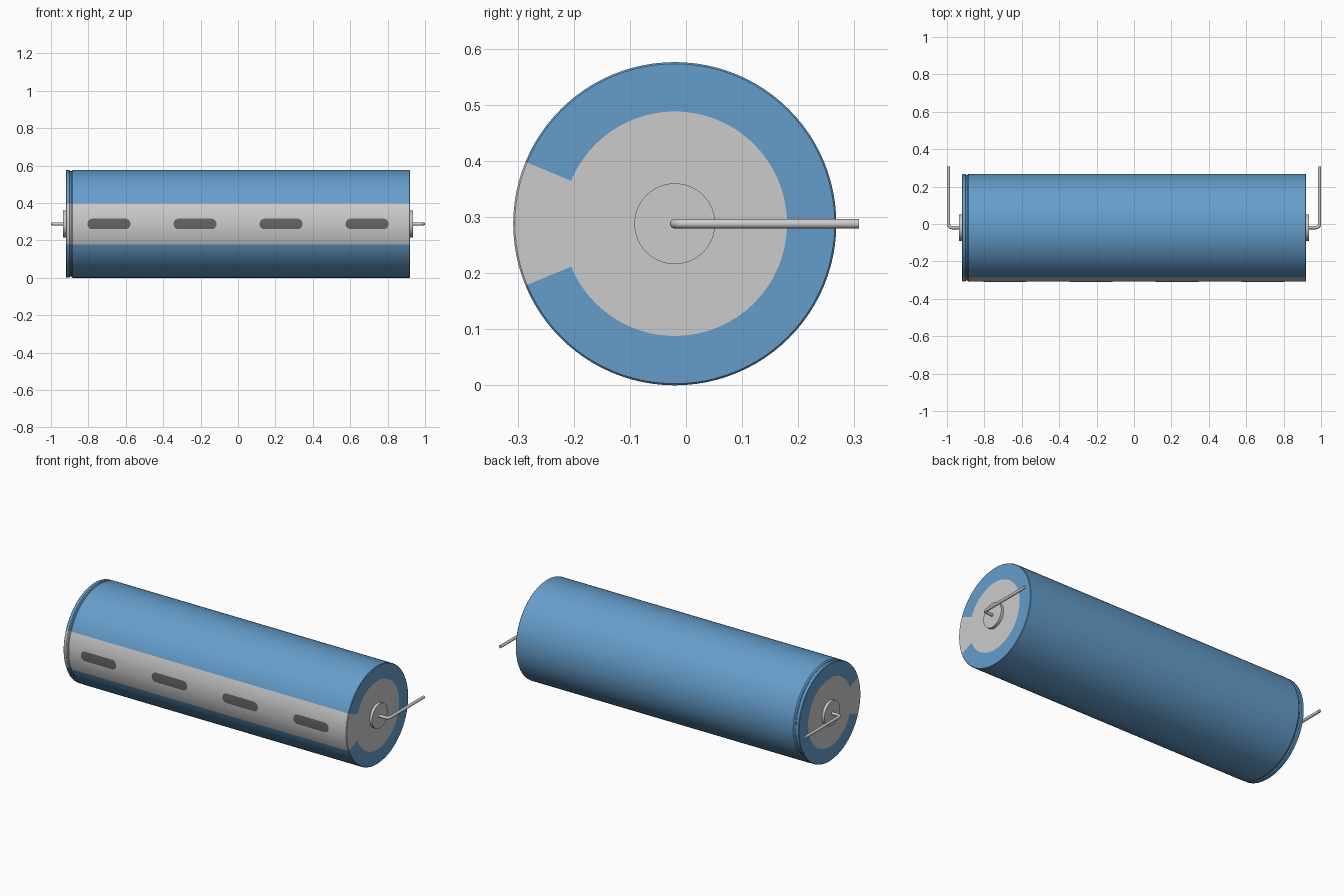
import bpy, bmesh, math

if "Cube" in bpy.data.objects:
    bpy.data.objects.remove(bpy.data.objects["Cube"])

CY, CZ, R, HL = -0.02, 0.288, 0.288, 0.92   # axis position, radius, half length
STEP = math.radians(3.75)                   # 96 sides; the stripe spans 12 of them


def material(name, rgb):
    m = bpy.data.materials.new(name)
    m.diffuse_color = (*rgb, 1)
    m.use_nodes = True
    m.node_tree.nodes["Principled BSDF"].inputs["Base Color"].default_value = m.diffuse_color
    return m


def finish(name, bm, mat=None):
    bmesh.ops.remove_doubles(bm, verts=bm.verts, dist=1e-5)
    bmesh.ops.recalc_face_normals(bm, faces=bm.faces)
    me = bpy.data.meshes.new(name)
    bm.to_mesh(me)
    bm.free()
    ob = bpy.data.objects.new(name, me)
    bpy.context.collection.objects.link(ob)
    if mat:
        me.materials.append(mat)
    smooth(ob)
    return ob


def smooth(ob):
    bpy.ops.object.select_all(action='DESELECT')
    ob.select_set(True)
    bpy.context.view_layer.objects.active = ob
    bpy.ops.object.shade_smooth_by_angle(angle=math.radians(25))


def point(x, r, a):
    """Point around the body axis; a = 0 faces the front (-y)."""
    return (x, CY - r * math.cos(a), CZ + r * math.sin(a))


def revolve(name, profile, first, last, mat=None):
    """Turn an (x, radius) profile around the axis from side first to last."""
    bm = bmesh.new()
    rings = [[bm.verts.new(point(x, r, i * STEP)) for x, r in profile]
             for i in range(first, last + 1)]
    for a, b in zip(rings, rings[1:]):
        for j in range(len(profile) - 1):
            bm.faces.new((a[j], a[j + 1], b[j + 1], b[j]))
    # recalc can flip an open shell, so force outward facing
    ob = finish(name, bm, mat)
    f = max(ob.data.polygons, key=lambda p: p.area)
    c, n = f.center, f.normal
    if (c.y - CY) * n.y + (c.z - CZ) * n.z < 0:
        ob.data.flip_normals()
    return ob


def cylinder(name, x0, x1, r, sides=96):
    bm = bmesh.new()
    rings = [[bm.verts.new(point(x, r, 2 * math.pi * i / sides)) for i in range(sides)]
             for x in (x0, x1)]
    for i in range(sides):
        k = (i + 1) % sides
        bm.faces.new((rings[0][i], rings[0][k], rings[1][k], rings[1][i]))
    for ring in rings:
        bm.faces.new(ring)
    return finish(name, bm)


blue = material("blue_sleeve", (0.13, 0.34, 0.60))
dark = material("dark_mark", (0.13, 0.13, 0.13))

# Sleeve and its pale polarity stripe, with the crimp groove near the left end
profile = [(-HL, 0.2), (-HL, R - 0.004), (-HL + 0.003, R - 0.001), (-0.902, R - 0.001),
           (-0.897, R - 0.006), (-0.891, R - 0.006), (-0.884, R),
           (HL - 0.003, R), (HL, R - 0.003), (HL, 0.2)]
revolve("sleeve", profile, 6, 90, blue)
revolve("polarity_stripe", profile, -6, 6)

# End discs, terminal bosses and bent wire leads
for side, s in (("left", -1), ("right", 1)):
    cylinder(side + "_end_disc", s * (HL - 0.03), s * HL, 0.202)
    cylinder(side + "_boss", s * (HL - 0.01), s * 0.936, 0.072, 64)

    bend, xo = 0.02, 0.9915
    path = [(s * 0.93, CY)]
    path += [(s * (xo - bend + bend * math.sin(t)), CY + bend - bend * math.cos(t))
             for t in (math.pi / 2 * i / 8 for i in range(9))]
    path.append((s * xo, 0.308))
    cu = bpy.data.curves.new(side + "_lead", 'CURVE')
    cu.dimensions = '3D'
    cu.bevel_depth = 0.0085
    cu.bevel_resolution = 6
    cu.use_fill_caps = True
    sp = cu.splines.new('POLY')
    sp.points.add(len(path) - 1)
    for p, (x, y) in zip(sp.points, path):
        p.co = (x, y, CZ, 1)
    lead = bpy.data.objects.new(side + "_lead", cu)
    bpy.context.collection.objects.link(lead)
    bpy.ops.object.select_all(action='DESELECT')
    lead.select_set(True)
    bpy.context.view_layer.objects.active = lead
    bpy.ops.object.convert(target='MESH')
    smooth(bpy.context.view_layer.objects.active)

# Dark rounded marks wrapped onto the stripe
half_w, half_h, n = 0.115, 0.028, 16
for k in range(4):
    cx = -0.69 + 0.46 * k
    bm = bmesh.new()
    rows = []
    for i in range(n + 1):
        t = -math.pi / 2 + math.pi * i / n
        h = half_h * math.sin(t)
        w = half_w - half_h + half_h * math.cos(t)
        a = math.asin(h / R)
        rows.append([bm.verts.new(point(cx + q * w, R + 0.0008, a)) for q in (-1, 1)])
    for lo, hi in zip(rows, rows[1:]):
        bm.faces.new((lo[0], lo[1], hi[1], hi[0]))
    mark = finish("stripe_mark_%d" % (k + 1), bm, dark)
    if mark.data.polygons[n // 2].normal.y > 0:
        mark.data.flip_normals()
